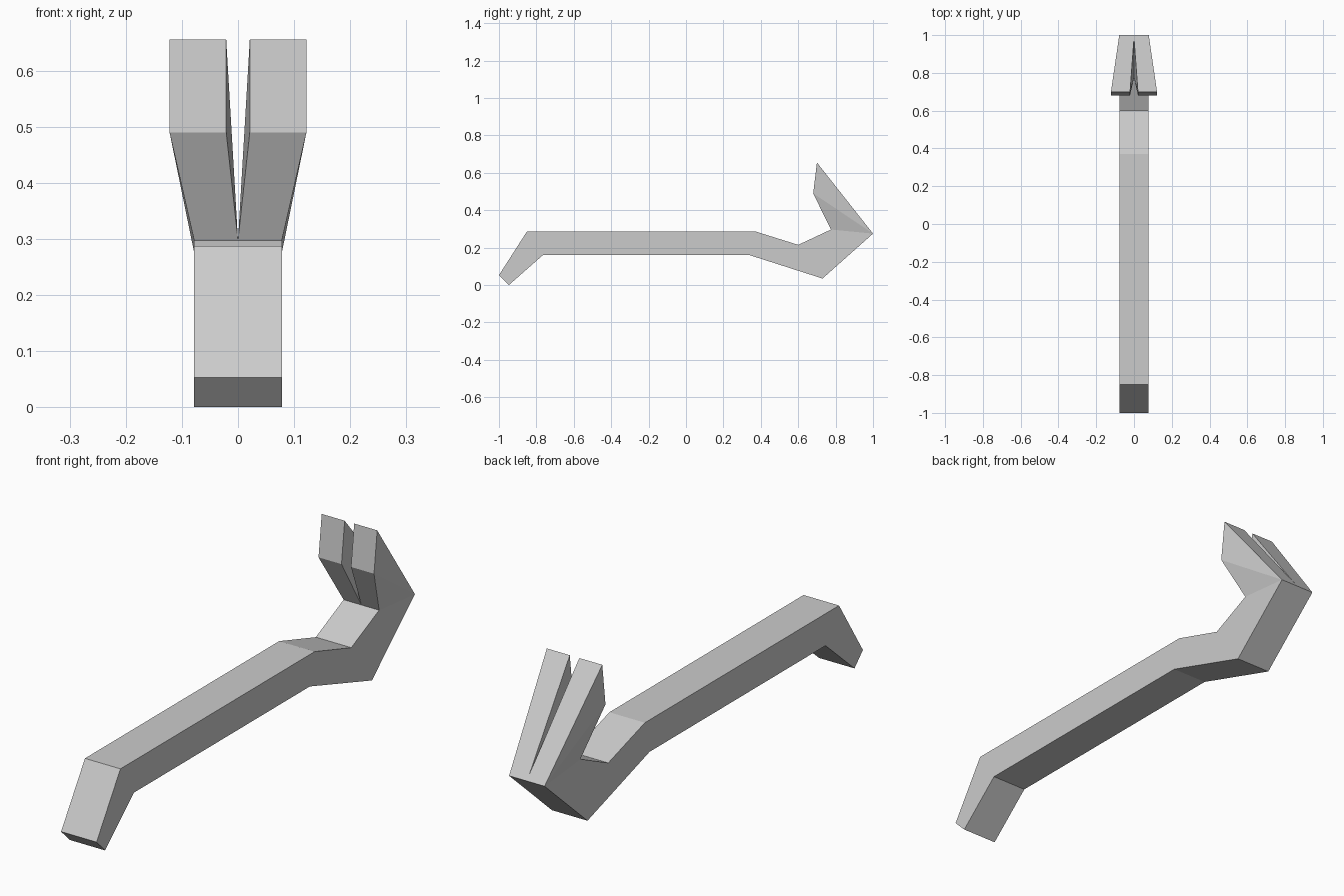
import bpy, bmesh

cube = bpy.data.objects.get("Cube")
if cube:
    bpy.data.objects.remove(cube, do_unlink=True)

steel = bpy.data.materials.new("grey_steel")
steel.use_nodes = True
colour = (0.6, 0.6, 0.6, 1)
steel.diffuse_color = colour
steel.node_tree.nodes["Principled BSDF"].inputs["Base Color"].default_value = colour

HALF = 0.078            # half width of the bar
TIP_OUT, TIP_IN = 0.122, 0.021   # prong edges at the claw tip

# Side profile (y, z) of the bent bar, from the heel round to the throat of the claw
heel, throat = (1, 0.275), (0.775, 0.297)
profile = [throat, (0.60, 0.215), (0.37, 0.287), (-0.85, 0.287), (-1, 0.053),
           (-0.947, 0), (-0.765, 0.16), (0.34, 0.16), (0.73, 0.035), heel]
tip, chin, notch = (0.70, 0.655), (0.68, 0.49), (0.985, 0.294)

# One half of the bar, mirrored across the centre plane
bm = bmesh.new()


def vert(x, point):
    return bm.verts.new((x, *point))


side = [vert(HALF, p) for p in profile]
mid = [vert(0, p) for p in profile]
bm.faces.new(side)
for i in range(len(profile) - 1):
    bm.faces.new((side[i], mid[i], mid[i + 1], side[i + 1]))

# Flared claw prong with a tapering slot
tip_out, tip_in = vert(TIP_OUT, tip), vert(TIP_IN, tip)
chin_out, chin_in = vert(TIP_OUT, chin), vert(TIP_IN, chin)
slot_end = vert(0, notch)
for face in ((side[-1], tip_out, chin_out),
             (side[-1], chin_out, side[0]),
             (side[-1], mid[-1], slot_end, tip_in, tip_out),
             (side[0], chin_out, chin_in, mid[0]),
             (chin_out, tip_out, tip_in, chin_in),
             (mid[0], chin_in, tip_in, slot_end)):
    bm.faces.new(face)
bmesh.ops.recalc_face_normals(bm, faces=bm.faces)

mesh = bpy.data.meshes.new("crowbar")
bm.to_mesh(mesh)
bm.free()
mesh.materials.append(steel)
crowbar = bpy.data.objects.new("crowbar", mesh)
bpy.context.collection.objects.link(crowbar)
mirror = crowbar.modifiers.new("mirror", 'MIRROR')
mirror.use_clip = True
